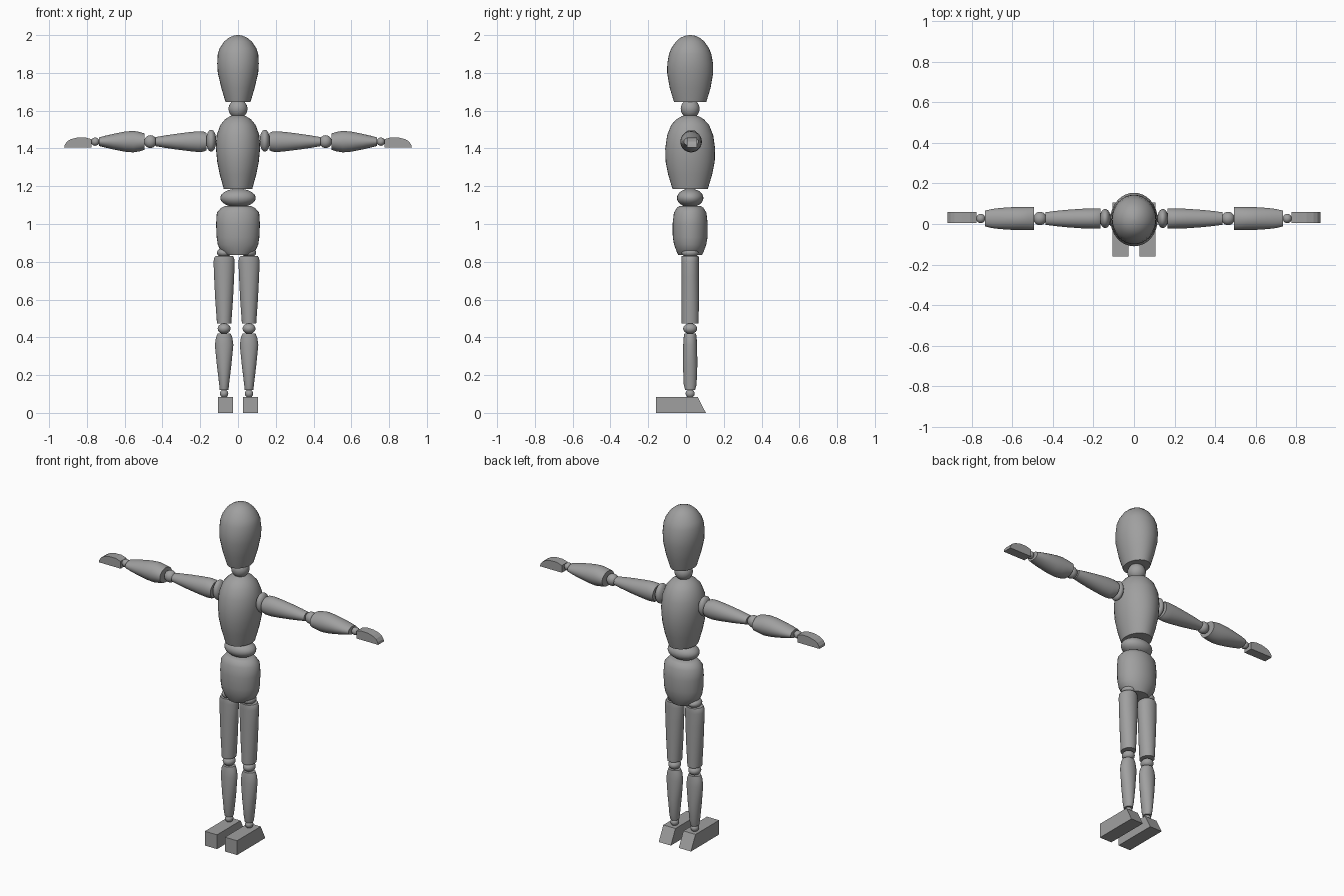
import bpy, bmesh, math
from mathutils import Vector

cube = bpy.data.objects.get("Cube")
if cube:
    bpy.data.objects.remove(cube, do_unlink=True)

grey = bpy.data.materials.new("plain grey")
grey.use_nodes = True
colour = (0.35, 0.35, 0.35, 1)
grey.diffuse_color = colour
grey.node_tree.nodes["Principled BSDF"].inputs["Base Color"].default_value = colour

SIDES = 32
DEPTH = 0.022  # y of the body's centre line


def finish(name, bm, smooth=True):
    """Turn a bmesh into a shaded, coloured object."""
    bmesh.ops.recalc_face_normals(bm, faces=bm.faces)
    mesh = bpy.data.meshes.new(name)
    bm.to_mesh(mesh)
    bm.free()
    mesh.materials.append(grey)
    obj = bpy.data.objects.new(name, mesh)
    bpy.context.collection.objects.link(obj)
    if smooth:
        bpy.ops.object.select_all(action='DESELECT')
        obj.select_set(True)
        bpy.context.view_layer.objects.active = obj
        bpy.ops.object.shade_smooth_by_angle(angle=math.radians(40))
    return obj


def loft(name, centre, rings, along_x=False, sign=1):
    """Skin elliptical rings (position, radius, radius) along z or x."""
    bm = bmesh.new()
    loops = []
    for t, a, b in rings:
        loop = []
        for i in range(SIDES):
            angle = math.tau * i / SIDES
            u, v = a * math.cos(angle), b * math.sin(angle)
            offset = Vector((t * sign, u, v)) if along_x else Vector((u, v, t))
            loop.append(bm.verts.new(Vector(centre) + offset))
        loops.append(loop)
    for low, high in zip(loops, loops[1:]):
        for i in range(SIDES):
            j = (i + 1) % SIDES
            bm.faces.new((low[i], low[j], high[j], high[i]))
    bm.faces.new(loops[0])
    bm.faces.new(loops[-1])
    return finish(name, bm)


def ball(name, centre, radii):
    """Ellipsoid joint."""
    bm = bmesh.new()
    bmesh.ops.create_uvsphere(bm, u_segments=24, v_segments=16, radius=1)
    bmesh.ops.scale(bm, vec=radii, verts=bm.verts)
    bmesh.ops.translate(bm, vec=centre, verts=bm.verts)
    return finish(name, bm)


def slab(name, outline, direction):
    """Extrude a flat outline along a direction."""
    bm = bmesh.new()
    face = bm.faces.new([bm.verts.new(p) for p in outline])
    result = bmesh.ops.extrude_face_region(bm, geom=[face], use_keep_orig=True)
    moved = [e for e in result["geom"] if isinstance(e, bmesh.types.BMVert)]
    bmesh.ops.translate(bm, vec=direction, verts=moved)
    return finish(name, bm, smooth=False)


# Head, torso and pelvis
middle = (0, DEPTH, 0)
loft("head", middle, [
    (1.645, .066, .085), (1.72, .088, .108), (1.8, .107, .122), (1.85, .11, .121),
    (1.9, .107, .112), (1.93, .097, .1), (1.965, .074, .076), (1.985, .05, .053),
    (1.996, .026, .028), (2, .006, .006)])
loft("torso", middle, [
    (1.184, .075, .093), (1.26, .096, .116), (1.33, .11, .13), (1.4, .117, .132),
    (1.47, .113, .122), (1.525, .093, .1), (1.555, .068, .072), (1.572, .04, .042),
    (1.579, .01, .01)])
loft("pelvis", middle, [
    (.835, .065, .062), (.855, .09, .072), (.89, .107, .085), (.93, .113, .092),
    (1, .116, .093), (1.06, .112, .086), (1.085, .09, .071), (1.094, .072, .058)])
ball("neck", (0, DEPTH, 1.61), (.05, .05, .05))
ball("waist", (0, DEPTH, 1.138), (.094, .07, .049))

for side, s in (("left", 1), ("right", -1)):
    # Legs
    x = s * .066 - .0075
    leg = (x, DEPTH, 0)
    ball(side + "_hip", (x, DEPTH, .848), (.038, .045, .026))
    loft(side + "_thigh", leg, [
        (.474, .038, .045), (.6, .047, .046), (.72, .053, .046),
        (.8, .056, .046), (.82, .053, .046), (.83, .046, .045)])
    ball(side + "_knee", (x, DEPTH, .446), (.034, .037, .028))
    loft(side + "_shin", leg, [
        (.12, .023, .026), (.15, .026, .034), (.25, .038, .038),
        (.36, .049, .037), (.4, .043, .034), (.42, .034, .031)])
    ball(side + "_ankle", (x, DEPTH, .102), (.022, .024, .022))
    inner = s * .066 - .04
    profile = [(-.16, 0), (.105, 0), (.062, .085), (-.16, .085)]
    slab(side + "_foot", [(inner, y, z) for y, z in profile], (.08, 0, 0))

    # Arms
    arm = (0, DEPTH + .005, 1.436)
    ball(side + "_shoulder", (s * .142, arm[1], 1.441), (.027, .047, .058))
    loft(side + "_upper_arm", arm, [
        (.166, .05, .045), (.18, .05, .053), (.21, .05, .055), (.26, .048, .05),
        (.33, .043, .041), (.39, .037, .032), (.436, .031, .024)], True, s)
    ball(side + "_elbow", (s * .464, arm[1], arm[2]), (.033, .033, .034))
    loft(side + "_forearm", arm, [
        (.494, .057, .043), (.52, .057, .051), (.555, .057, .057), (.6, .056, .053),
        (.66, .052, .041), (.7, .047, .032), (.735, .039, .023)], True, s)
    ball(side + "_wrist", (s * .756, arm[1], arm[2]), (.022, .023, .022))
    profile = [(.776, 1.406), (.92, 1.406), (.917, 1.42), (.905, 1.437),
               (.885, 1.449), (.85, 1.458), (.81, 1.459), (.776, 1.449)]
    slab(side + "_hand", [(s * px, .004, z) for px, z in profile], (0, .055, 0))
